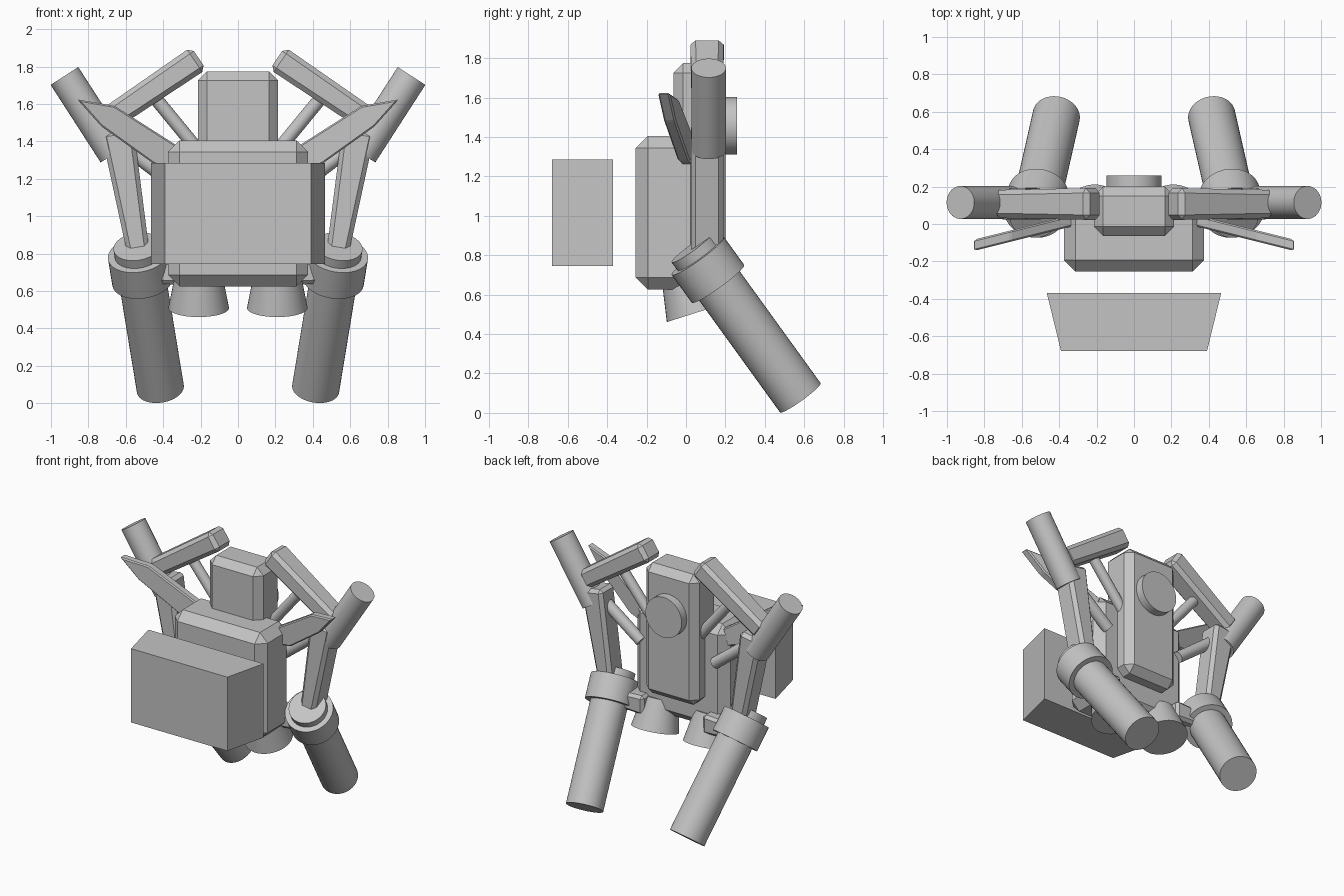
import bpy
import bmesh
import math
from mathutils import Vector

cube = bpy.data.objects.get("Cube")
if cube:
    bpy.data.objects.remove(cube, do_unlink=True)

grey = bpy.data.materials.new("plain_grey")
grey.use_nodes = True
grey.diffuse_color = (0.55, 0.55, 0.55, 1)
grey.node_tree.nodes["Principled BSDF"].inputs["Base Color"].default_value = (0.55, 0.55, 0.55, 1)


def finish(name, bm, chamfer=0.0, smooth=False):
    """Chamfer the edges, then turn the bmesh into a grey object."""
    bmesh.ops.recalc_face_normals(bm, faces=bm.faces[:])
    if chamfer:
        bmesh.ops.bevel(bm, geom=bm.edges[:], offset=chamfer, segments=1,
                        affect='EDGES', clamp_overlap=True)
    mesh = bpy.data.meshes.new(name)
    bm.to_mesh(mesh)
    bm.free()
    mesh.materials.append(grey)
    obj = bpy.data.objects.new(name, mesh)
    bpy.context.collection.objects.link(obj)
    if smooth:
        bpy.ops.object.select_all(action='DESELECT')
        obj.select_set(True)
        bpy.context.view_layer.objects.active = obj
        bpy.ops.object.shade_smooth_by_angle(angle=math.radians(35))
    return obj


def bar(name, a, b, size_a, size_b, chamfer):
    """Box from a to b; each size is (width across, depth along y)."""
    a, b = Vector(a), Vector(b)
    depth = Vector((0, 1, 0))
    across = (b - a).cross(depth).normalized()
    bm = bmesh.new()
    rings = []
    for p, (w, d) in ((a, size_a), (b, size_b)):
        rings.append([bm.verts.new(p + across * (i * w / 2) + depth * (j * d / 2))
                      for i, j in ((-1, -1), (1, -1), (1, 1), (-1, 1))])
    low, high = rings
    bm.faces.new(low)
    bm.faces.new(high)
    for i in range(4):
        k = (i + 1) % 4
        bm.faces.new((low[i], low[k], high[k], high[i]))
    return finish(name, bm, chamfer)


def rod(name, a, b, r_a, r_b=None, sides=40):
    """Round bar or cone from a to b."""
    a, b = Vector(a), Vector(b)
    bm = bmesh.new()
    bmesh.ops.create_cone(bm, cap_ends=True, segments=sides, radius1=r_a,
                          radius2=r_b or r_a, depth=(b - a).length)
    turn = (b - a).to_track_quat('Z', 'Y').to_matrix()
    bmesh.ops.rotate(bm, verts=bm.verts[:], matrix=turn)
    bmesh.ops.translate(bm, verts=bm.verts[:], vec=(a + b) / 2)
    return finish(name, bm, smooth=True)


def plate(name, outline, centre, thickness, chamfer=0.0):
    """Extrude an outline of (u, v); centre(u, v) gives the middle point,
    thickness is the offset vector to each side."""
    bm = bmesh.new()
    off = Vector(thickness)
    one = [bm.verts.new(Vector(centre(u, v)) - off) for u, v in outline]
    two = [bm.verts.new(Vector(centre(u, v)) + off) for u, v in outline]
    bm.faces.new(one)
    bm.faces.new(two)
    for i in range(len(one)):
        k = (i + 1) % len(one)
        bm.faces.new((one[i], one[k], two[k], two[i]))
    return finish(name, bm, chamfer)


# Body and tall back unit with its round hatch
bar("torso", (0, -0.085, 0.625), (0, -0.085, 1.405), (0.75, 0.34), (0.75, 0.34), 0.062)
bar("back_unit", (0, 0.068, 0.82), (0, 0.068, 1.775), (0.43, 0.265), (0.43, 0.265), 0.05)
rod("back_hatch", (0, 0.15, 1.457), (0, 0.26, 1.457), 0.147)

# Floating block in front, narrower towards the front
plate("front_block", [(-0.39, -0.68), (0.39, -0.68), (0.466, -0.37), (-0.466, -0.37)],
      lambda x, y: (x, y, 1.015), (0, 0, 0.27))

# Paired parts
WING = [(0.86, 1.625), (0.66, 1.59), (0.33, 1.38), (0.36, 1.26), (0.45, 1.28), (0.73, 1.48)]
for side, s in (("left", 1), ("right", -1)):
    # Nozzle under the torso
    rod(side + "_nozzle", (s * 0.21, 0.057, 0.51), (s * 0.21, -0.01, 0.72), 0.162, 0.12)

    # Hip bracket, leg and collar
    bar(side + "_hip", (s * 0.24, 0.08, 0.70), (s * 0.54, 0.09, 0.70),
        (0.14, 0.16), (0.11, 0.14), 0.02)
    top, foot = Vector((s * 0.54, 0.03, 0.838)), Vector((s * 0.415, 0.58, 0.077))
    rod(side + "_leg", top, foot, 0.127)
    rod(side + "_collar", top.lerp(foot, 0.055), top.lerp(foot, 0.24), 0.164)

    # Bent arm: lower bar, round stub and upper bar
    bar(side + "_lower_arm", (s * 0.525, 0.107, 0.76), (s * 0.645, 0.107, 1.46),
        (0.115, 0.165), (0.175, 0.165), 0.024)
    rod(side + "_arm_stub", (s * 0.66, 0.115, 1.335), (s * 0.928, 0.115, 1.75), 0.088)
    bar(side + "_upper_arm", (s * 0.72, 0.107, 1.50), (s * 0.21, 0.107, 1.845),
        (0.13, 0.15), (0.145, 0.17), 0.026)

    # Struts tying the arm to the body
    rod(side + "_upper_strut", (s * 0.17, 0.1, 1.30), (s * 0.49, 0.1, 1.69), 0.036, sides=24)
    rod(side + "_lower_strut", (s * 0.30, 0.09, 1.14), (s * 0.64, 0.1, 1.40), 0.04, sides=24)

    # Swept shoulder fin
    plate(side + "_fin", WING,
          lambda x, z: (s * x, -0.115 + (0.86 - x) * 0.25, z), (0, 0.03, 0), 0.008)
